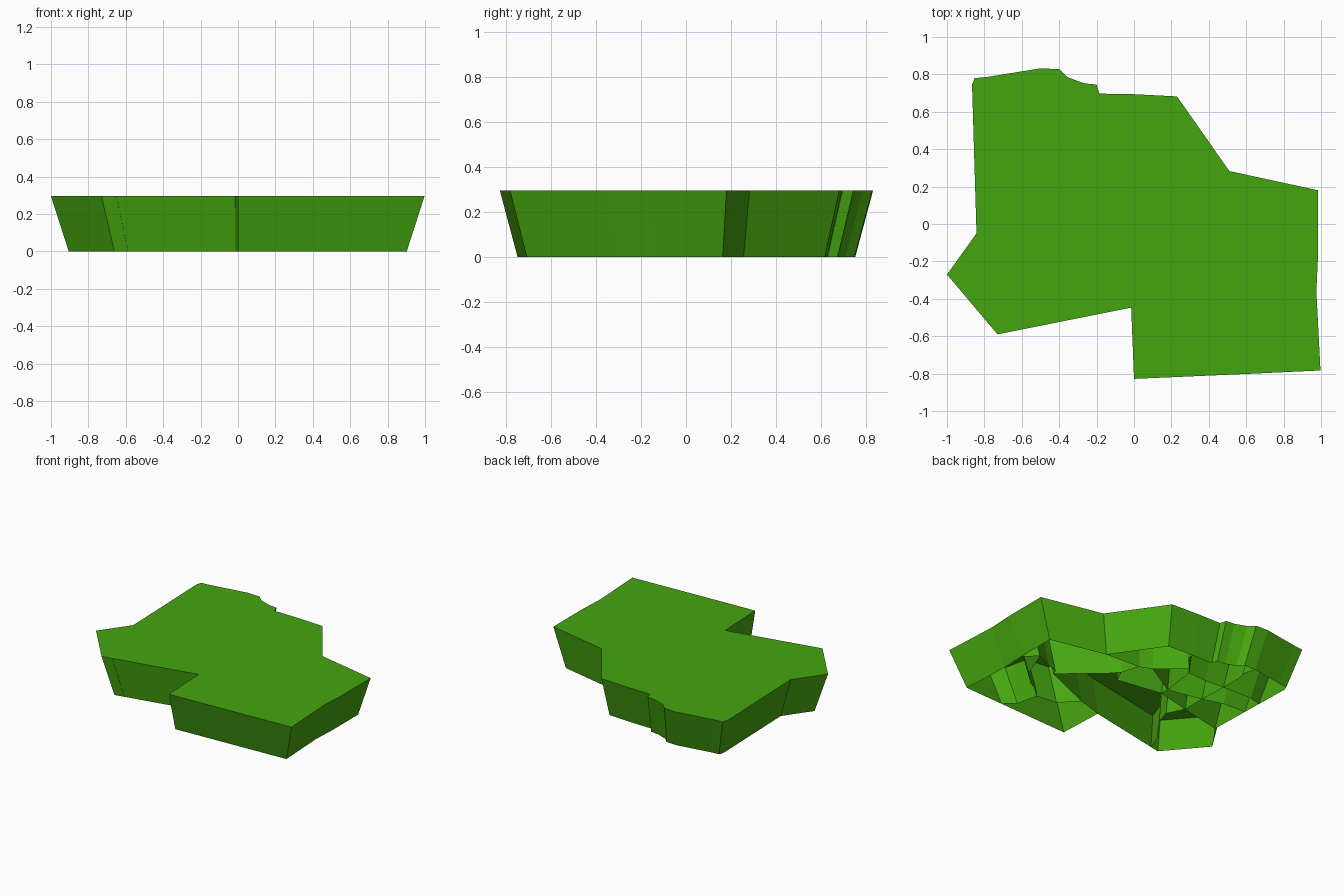
import bpy, bmesh

if "Cube" in bpy.data.objects:
    bpy.data.objects.remove(bpy.data.objects["Cube"])

H, TAPER = 0.295, 0.905   # height, and scale of the footprint at the ground

mat = bpy.data.materials.new("green")
mat.diffuse_color = (0.06, 0.38, 0.005, 1)
mat.use_nodes = True
mat.node_tree.nodes["Principled BSDF"].inputs["Base Color"].default_value = mat.diffuse_color


def finish(name, bm):
    me = bpy.data.meshes.new(name)
    bm.to_mesh(me)
    bm.free()
    me.materials.append(mat)
    ob = bpy.data.objects.new(name, me)
    bpy.context.collection.objects.link(ob)
    return ob


def add_walls(bm, pts, closed=False):
    """Strip of flat walls under a path, leaning inwards towards the ground."""
    top = [bm.verts.new((x, y, H)) for x, y in pts]
    low = [bm.verts.new((x * TAPER, y * TAPER, 0)) for x, y in pts]
    n = len(pts)
    for i in range(n if closed else n - 1):
        j = (i + 1) % n
        bm.faces.new((low[i], low[j], top[j], top[i]))
    return top


# Outer shell: flat top and sloping side walls, open underneath
outline = [
    (-1, -.27), (-.73, -.59), (-.015, -.447), (0, -.828), (.64, -.8),
    (.997, -.783), (.975, -.36), (.985, -.15), (.985, .18), (.51, .283),
    (.23, .682), (0, .694), (-.185, .697), (-.2, .745), (-.27, .753),
    (-.355, .785), (-.4, .828), (-.5, .832), (-.78, .787), (-.852, .78),
    (-.866, .745), (-.842, -.05),
]
bm = bmesh.new()
bm.faces.new(add_walls(bm, outline, True))
finish("map_block_shell", bm)

# Inner walls along the district borders, visible from below
borders = {
    "west_border": [(-.842, -.05), (-.48, .03), (-.41, -.11), (-.45, -.24),
                    (-.6, -.44), (-.65, -.575)],
    "east_border": [(.985, -.15), (.88, -.06), (.73, -.13), (.65, -.15),
                    (.63, -.2), (.42, -.29), (.2, -.38), (.1, -.41), (-.015, -.447)],
    "southeast_border": [(.2, -.38), (.33, -.52), (.51, -.54), (.56, -.48),
                         (.67, -.42), (.78, -.31), (.88, -.06)],
    "south_border": [(.51, -.54), (.55, -.72), (.64, -.8)],
    "north_border": [(-.857, .45), (-.75, .48), (-.49, .47), (-.32, .46),
                     (-.15, .47), (-.11, .52), (0, .64), (0, .694)],
    "north_divider": [(-.5, .832), (-.47, .72), (-.49, .69), (-.49, .47), (-.48, .23),
                      (-.48, .03)],
    "middle_border": [(-.852, .29), (-.65, .28), (-.48, .23), (-.19, .17), (.1, .34),
                      (.2, .3), (.51, .283)],
    "centre_border": [(-.48, .03), (-.19, .1), (.2, .04), (.25, .15), (.32, .07),
                      (.63, -.2)],
    "centre_divider": [(-.15, .47), (-.19, .17), (-.19, .1)],
    "northeast_divider": [(-.11, .52), (.1, .34)],
    "east_divider": [(.2, .3), (.25, .15)],
}
for name, path in borders.items():
    bm = bmesh.new()
    add_walls(bm, path)
    finish(name + "_wall", bm)
